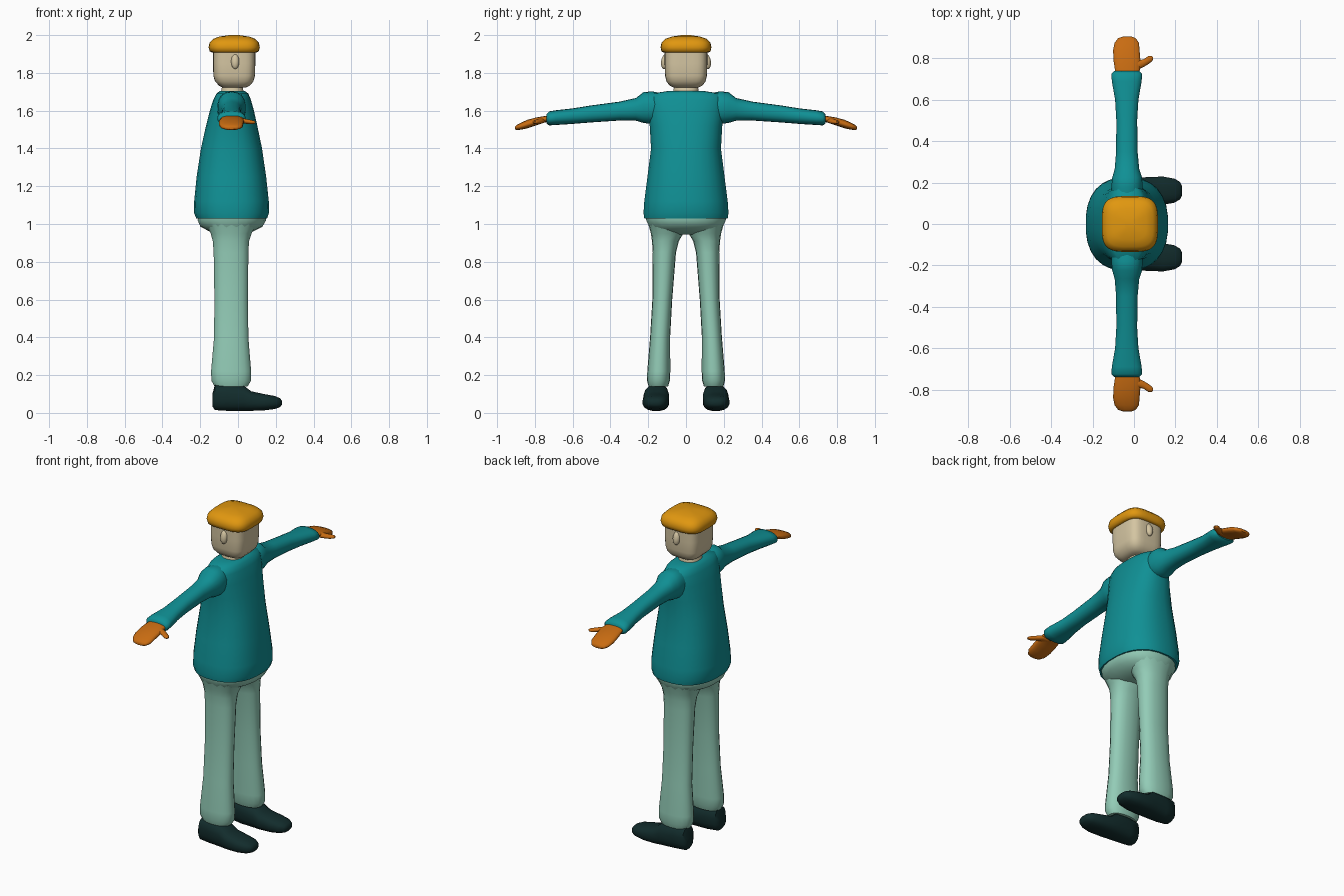
import bpy, bmesh, math
from mathutils import Vector


def material(name, rgb):
    m = bpy.data.materials.new(name)
    m.diffuse_color = (*rgb, 1)
    return m


TEAL = material("teal shirt", (0.005, 0.28, 0.30))
MINT = material("mint trousers", (0.29, 0.60, 0.47))
GOLD = material("golden hat", (0.75, 0.31, 0.005))
RUST = material("orange glove", (0.58, 0.15, 0.006))
SKIN = material("pale skin", (0.66, 0.56, 0.36))
DARK = material("dark shoe", (0.006, 0.025, 0.025))


def loft(name, mat, axis, rings, power=2.0, sides=24, angle=50):
    """Skin superellipse rings; each ring is (position on axis, lo1, hi1, lo2, hi2),
    the bounds being on the two other axes in x, y, z order."""
    bm = bmesh.new()
    loops = []
    for t, a0, a1, b0, b1 in rings:
        loop = []
        for i in range(sides):
            ang = 2 * math.pi * (i + 0.5) / sides
            c, s = math.cos(ang), math.sin(ang)
            u = (a0 + a1) / 2 + (a1 - a0) / 2 * math.copysign(abs(c) ** (2 / power), c)
            v = (b0 + b1) / 2 + (b1 - b0) / 2 * math.copysign(abs(s) ** (2 / power), s)
            co = [u, v]
            co.insert(axis, t)
            loop.append(bm.verts.new(co))
        loops.append(loop)
    for p, q in zip(loops, loops[1:]):
        for i in range(sides):
            j = (i + 1) % sides
            bm.faces.new((p[i], p[j], q[j], q[i]))
    bm.faces.new(loops[0])
    bm.faces.new(loops[-1])
    return finish(name, mat, bm, angle)


def finish(name, mat, bm, angle=50):
    bmesh.ops.recalc_face_normals(bm, faces=bm.faces)
    me = bpy.data.meshes.new(name)
    bm.to_mesh(me)
    bm.free()
    me.materials.append(mat)
    ob = bpy.data.objects.new(name, me)
    bpy.context.collection.objects.link(ob)
    bpy.ops.object.select_all(action='DESELECT')
    ob.select_set(True)
    bpy.context.view_layer.objects.active = ob
    bpy.ops.object.shade_smooth_by_angle(angle=math.radians(angle))
    return ob


def blob(name, mat, loc, size, tilt=(0, 0, 0)):
    bm = bmesh.new()
    bmesh.ops.create_uvsphere(bm, u_segments=14, v_segments=8, radius=1)
    ob = finish(name, mat, bm)
    ob.location, ob.scale, ob.rotation_euler = loc, size, tilt
    return ob


def mirrored(ob):
    """Reflect a part to the other side of the body (y = 0)."""
    m = ob.modifiers.new("other side", 'MIRROR')
    m.use_axis = (False, True, False)
    m.use_mirror_merge = False
    m.mirror_object = centre


centre = bpy.data.objects.new("mirror_centre", None)
bpy.context.collection.objects.link(centre)
centre.hide_render = True

# Shirt body, flaring to the hem
loft("shirt", TEAL, 2, [
    (1.03, -0.222, 0.155, -0.222, 0.222),
    (1.06, -0.234, 0.165, -0.226, 0.226),
    (1.12, -0.233, 0.164, -0.222, 0.222),
    (1.25, -0.220, 0.150, -0.205, 0.205),
    (1.40, -0.197, 0.128, -0.186, 0.186),
    (1.52, -0.170, 0.103, -0.193, 0.193),
    (1.60, -0.150, 0.085, -0.203, 0.203),
    (1.66, -0.130, 0.068, -0.205, 0.205),
    (1.69, -0.115, 0.055, -0.185, 0.185),
    (1.705, -0.095, 0.035, -0.09, 0.09)], power=2.4, sides=28)

# Hips under the hem
loft("hips", MINT, 2, [
    (1.05, -0.210, 0.148, -0.214, 0.214),
    (1.02, -0.215, 0.150, -0.212, 0.212),
    (0.985, -0.200, 0.130, -0.195, 0.195),
    (0.96, -0.150, 0.080, -0.183, 0.183),
    (0.945, -0.110, 0.040, -0.13, 0.13)], power=2.3)

# Trouser legs
mirrored(loft("trouser_leg", MINT, 2, [
    (1.00, -0.170, 0.100, 0.000, 0.200),
    (0.95, -0.146, 0.073, 0.014, 0.186),
    (0.91, -0.135, 0.060, 0.038, 0.180),
    (0.85, -0.130, 0.056, 0.053, 0.176),
    (0.60, -0.126, 0.054, 0.073, 0.178),
    (0.40, -0.128, 0.056, 0.084, 0.190),
    (0.22, -0.144, 0.071, 0.083, 0.205),
    (0.17, -0.142, 0.070, 0.086, 0.206),
    (0.14, -0.125, 0.052, 0.095, 0.198)], power=2.3, sides=18))

# Shoes, toes pointing forward
mirrored(loft("shoe", DARK, 0, [
    (-0.136, 0.125, 0.190, 0.035, 0.100),
    (-0.122, 0.103, 0.207, 0.014, 0.150),
    (-0.06, 0.092, 0.215, 0.010, 0.155),
    (0.03, 0.088, 0.225, 0.010, 0.145),
    (0.07, 0.088, 0.228, 0.010, 0.115),
    (0.14, 0.092, 0.230, 0.013, 0.100),
    (0.195, 0.102, 0.220, 0.020, 0.090),
    (0.222, 0.118, 0.204, 0.030, 0.078),
    (0.232, 0.138, 0.185, 0.042, 0.066)], power=2.6, sides=16))

# Sleeves with shoulder caps and widening cuffs
mirrored(loft("sleeve", TEAL, 1, [
    (0.12, -0.105, 0.038, 1.540, 1.690),
    (0.18, -0.110, 0.042, 1.530, 1.702),
    (0.225, -0.106, 0.040, 1.535, 1.698),
    (0.265, -0.094, 0.026, 1.547, 1.667),
    (0.35, -0.087, 0.018, 1.548, 1.648),
    (0.50, -0.086, 0.016, 1.538, 1.628),
    (0.60, -0.092, 0.022, 1.530, 1.612),
    (0.69, -0.108, 0.038, 1.524, 1.602),
    (0.725, -0.110, 0.040, 1.522, 1.596),
    (0.738, -0.098, 0.028, 1.532, 1.582)], power=2.3, sides=18))

# Mitten hands and thumbs
mirrored(loft("hand", RUST, 1, [
    (0.71, -0.085, 0.015, 1.542, 1.576),
    (0.745, -0.093, 0.030, 1.538, 1.572),
    (0.79, -0.100, 0.032, 1.523, 1.565),
    (0.84, -0.102, 0.028, 1.506, 1.552),
    (0.875, -0.095, 0.025, 1.499, 1.536),
    (0.897, -0.078, 0.010, 1.497, 1.524),
    (0.905, -0.055, -0.01, 1.501, 1.516)], power=2.3, sides=16))
mirrored(loft("thumb", RUST, 0, [
    (-0.02, 0.740, 0.800, 1.533, 1.563),
    (0.02, 0.744, 0.790, 1.532, 1.562),
    (0.045, 0.757, 0.796, 1.530, 1.556),
    (0.07, 0.772, 0.812, 1.528, 1.551),
    (0.085, 0.784, 0.812, 1.530, 1.547),
    (0.092, 0.793, 0.806, 1.534, 1.543)], sides=12))

# Neck, squarish head and ears
loft("neck", SKIN, 2, [
    (1.68, -0.100, 0.040, -0.075, 0.075),
    (1.71, -0.088, 0.028, -0.066, 0.066),
    (1.76, -0.080, 0.025, -0.062, 0.062)], power=2.3)
loft("head", SKIN, 2, [
    (1.722, -0.080, 0.040, -0.065, 0.065),
    (1.732, -0.100, 0.062, -0.086, 0.086),
    (1.755, -0.122, 0.082, -0.104, 0.104),
    (1.785, -0.131, 0.090, -0.111, 0.111),
    (1.85, -0.132, 0.092, -0.113, 0.113),
    (1.94, -0.132, 0.092, -0.113, 0.113)], power=4.0, sides=32)
mirrored(blob("ear", SKIN, (-0.015, 0.112, 1.86), (0.022, 0.020, 0.040), (0.15, 0, 0)))

# Flat-bottomed rounded cap of hair
loft("hair_cap", GOLD, 2, [
    (1.908, -0.138, 0.098, -0.119, 0.119),
    (1.914, -0.150, 0.110, -0.130, 0.130),
    (1.935, -0.156, 0.116, -0.135, 0.135),
    (1.960, -0.151, 0.111, -0.130, 0.130),
    (1.980, -0.132, 0.092, -0.110, 0.110),
    (1.992, -0.100, 0.060, -0.075, 0.075),
    (2.000, -0.045, 0.005, -0.025, 0.025)], power=3.6, sides=32)
